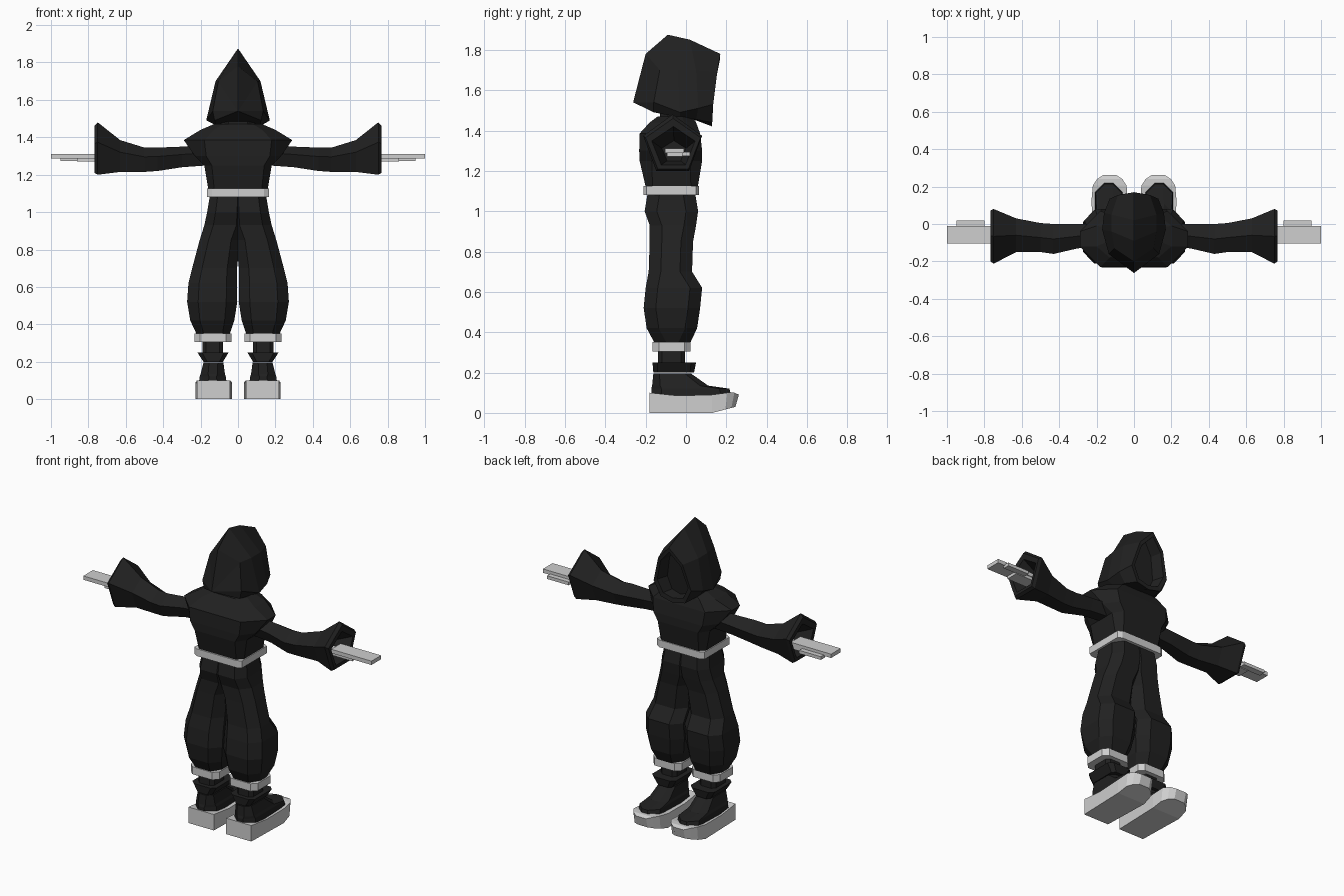
import bpy, bmesh


def material(name, v):
    m = bpy.data.materials.new(name)
    m.diffuse_color = (v, v, v, 1)
    return m


BLACK = material("black cloth", 0.015)
GREY = material("light grey", 0.62)


def loft(name, rings, mat, sx=1):
    """Skin a list of rings with equal point counts and close both ends."""
    bm = bmesh.new()
    vs = [[bm.verts.new((x * sx, y, z)) for x, y, z in r] for r in rings]
    n = len(vs[0])
    for a, b in zip(vs, vs[1:]):
        for i in range(n):
            j = (i + 1) % n
            bm.faces.new((a[i], a[j], b[j], b[i]))
    bm.faces.new(vs[0])
    bm.faces.new(vs[-1])
    bmesh.ops.remove_doubles(bm, verts=bm.verts, dist=0.0005)
    bmesh.ops.recalc_face_normals(bm, faces=bm.faces)
    me = bpy.data.meshes.new(name)
    bm.to_mesh(me)
    bm.free()
    me.materials.append(mat)
    ob = bpy.data.objects.new(name, me)
    bpy.context.collection.objects.link(ob)
    return ob


def octa(x0, x1, y0, y1, z, cx, cy):
    """Horizontal rectangle with cut corners."""
    return [(x0 + cx, y0, z), (x1 - cx, y0, z), (x1, y0 + cy, z), (x1, y1 - cy, z),
            (x1 - cx, y1, z), (x0 + cx, y1, z), (x0, y1 - cy, z), (x0, y0 + cy, z)]


def penta(x, z0, z1, y0, y1):
    """Upright pentagon across the arm, point up."""
    shape = [(.5, 1), (1, .62), (.78, 0), (.22, 0), (0, .62)]
    return [(x, y0 + (y1 - y0) * u, z0 + (z1 - z0) * v) for u, v in shape]


def box(name, x0, x1, y0, y1, z0, z1, mat, sx):
    return loft(name, [[(x0, y0, z), (x1, y0, z), (x1, y1, z), (x0, y1, z)]
                       for z in (z0, z1)], mat, sx)


def mirrored(half):
    """Ring from a half outline whose first and last points lie on x = 0."""
    return half + [(-x, y, z) for x, y, z in reversed(half[1:-1])]


# Hood, from the pointed back to the opening and its recess
front = [(0, .17, 1.78), (.085, .155, 1.69), (.13, .135, 1.53), (.085, .13, 1.44), (0, .13, 1.42)]
recess = [(x * .82, y - .002, 1.6 + (z - 1.6) * .84) for x, y, z in front]
deep = [(x * .8, y - .07, z) for x, y, z in recess]
hood = [
    [(0, -.262, 1.54), (0, -.262, 1.54), (0, -.262, 1.54), (0, -.262, 1.54), (0, -.262, 1.54)],
    [(0, -.20, 1.78), (.105, -.13, 1.70), (.135, -.16, 1.54), (.125, -.16, 1.49), (0, -.16, 1.49)],
    [(0, -.09, 1.875), (.12, -.04, 1.70), (.17, -.03, 1.49), (.12, -.03, 1.465), (0, -.05, 1.47)],
    [(0, .02, 1.85), (.12, .05, 1.70), (.16, .06, 1.51), (.11, .05, 1.455), (0, .05, 1.45)],
    front, recess, deep]
loft("hood", [mirrored(h) for h in hood], BLACK)

# Neck and torso
loft("neck", [octa(-.09, .09, -.13, .03, z, .04, .04) for z in (1.44, 1.53)], BLACK)
torso = [(.155, -.195, .055, 1.10, .03, .03), (.18, -.23, .08, 1.25, .04, .06),
         (.23, -.232, .08, 1.30, .06, .08), (.29, -.23, .07, 1.385, .11, .11),
         (.20, -.18, .05, 1.44, .07, .06), (.13, -.14, .03, 1.47, .05, .05)]
loft("torso", [octa(-h, h, a, b, z, cx, cy) for h, a, b, z, cx, cy in torso], BLACK)

# Belt
loft("belt", [octa(-.165, .165, -.21, .065, z, .025, .015) for z in (1.08, 1.125)], GREY)

# Measurements shared by both sides
SLEEVE = [(.16, 1.25, 1.36, -.12, 0), (.30, 1.24, 1.35, -.13, 0), (.43, 1.22, 1.345, -.16, 0),
          (.50, 1.215, 1.345, -.15, .005), (.63, 1.215, 1.385, -.15, .03),
          (.75, 1.20, 1.48, -.212, .08), (.768, 1.21, 1.46, -.20, .072),
          (.766, 1.23, 1.42, -.17, .045), (.66, 1.25, 1.35, -.12, 0)]
LEG = [(-.04, .15, -.19, .045, 1.09), (-.04, .165, -.205, .06, 1.0), (-.04, .18, -.18, .05, .93),
       (-.01, .205, -.18, .035, .85), (.005, .245, -.185, .03, .70), (.005, .265, -.20, .08, .62),
       (.004, .272, -.21, .07, .52), (.02, .255, -.195, .055, .42), (.045, .22, -.155, .02, .345)]
BOOT = [(.06, .21, -.172, .225, .08, .05), (.065, .205, -.172, .215, .12, .05),
        (.07, .20, -.168, .11, .135, .04), (.078, .185, -.162, .025, .195, .03)]

for side, sx in (("right", 1), ("left", -1)):
    # Arm and hand
    loft(side + "_sleeve", [penta(*s) for s in SLEEVE], BLACK, sx)
    box(side + "_fingers", .72, 1.0, -.105, -.01, 1.288, 1.312, GREY, sx)
    box(side + "_palm", .66, .86, -.095, -.015, 1.27, 1.288, GREY, sx)
    box(side + "_thumb", .80, .95, -.02, .02, 1.274, 1.294, GREY, sx)
    # Trouser leg and its cuff
    loft(side + "_trouser", [octa(a, b, c, d, z, (b - a) * .22, .06)
                             for a, b, c, d, z in LEG], BLACK, sx)
    loft(side + "_cuff", [octa(.035, .232, -.165, .022, z, .03, .03)
                          for z in (.305, .352)], GREY, sx)
    # Ankle and boot
    loft(side + "_ankle", [octa(.08, .19, -.14, -.005, z, .02, .02) for z in (.22, .32)], BLACK, sx)
    loft(side + "_boot_collar", [octa(.08, .185, -.162, .04, .20, .02, .02),
                                 octa(.05, .217, -.166, .05, .25, .025, .025)], BLACK, sx)
    loft(side + "_boot", [octa(a, b, c, d, z, k, k) for a, b, c, d, z, k in BOOT], BLACK, sx)
    # Sole: sections along the foot (y bottom, y top, half width, z bottom, z top)
    sole = [(-.18, -.18, .088, 0, .10), (-.04, -.04, .092, 0, .085), (.13, .13, .097, 0, .09),
            (.195, .205, .09, .017, .10), (.225, .24, .068, .025, .10), (.245, .262, .035, .03, .09)]
    loft(side + "_sole", [[(.13 - w, a, z0), (.13 + w, a, z0), (.13 + w, b, z1), (.13 - w, b, z1)]
                          for a, b, w, z0, z1 in sole], GREY, sx)
